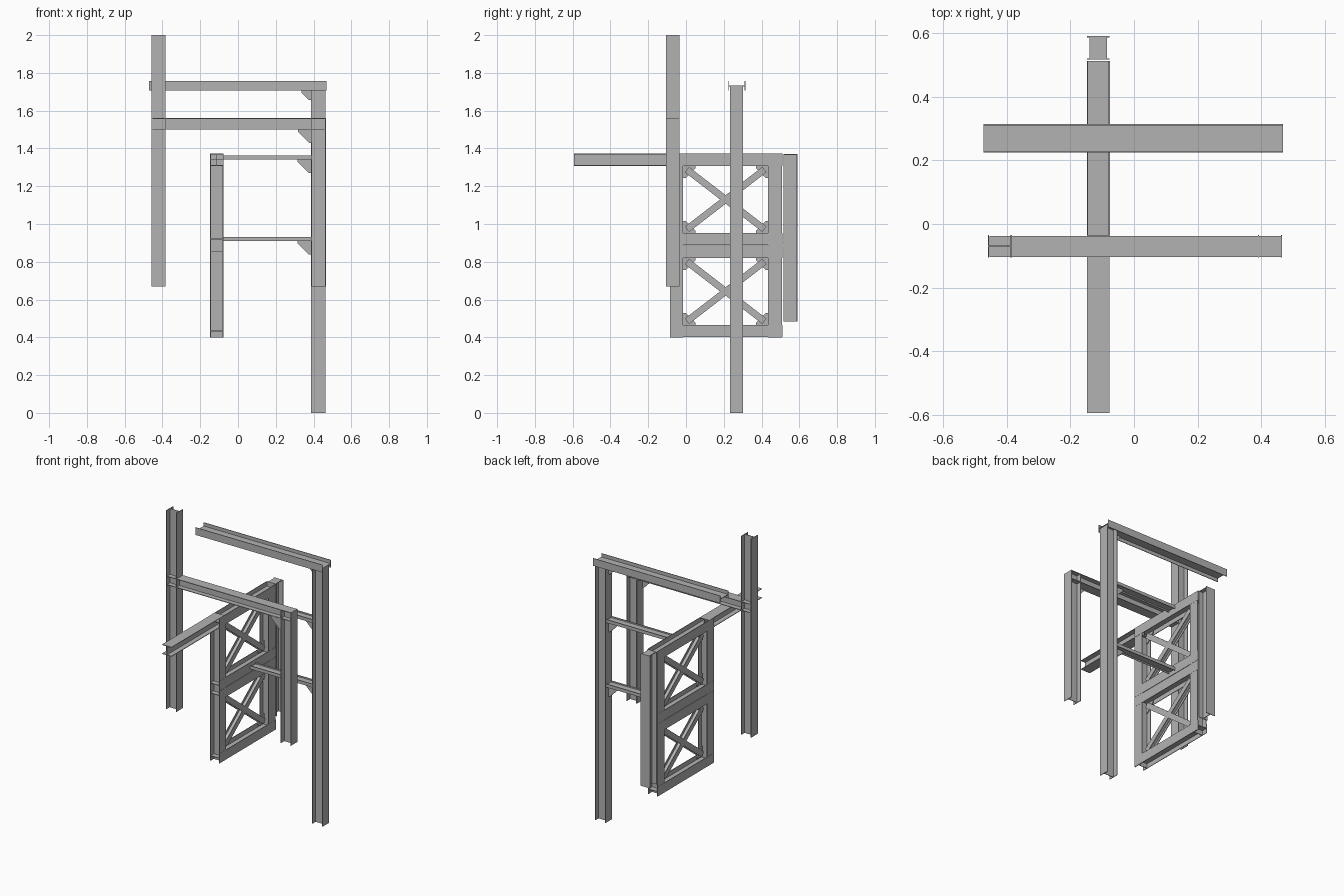
import bpy
import bmesh
from mathutils import Vector

cube = bpy.data.objects.get("Cube")
if cube:
    bpy.data.objects.remove(cube, do_unlink=True)

steel = bpy.data.materials.new("grey_steel")
steel.use_nodes = True
STEEL = (0.45, 0.45, 0.45, 1)
steel.diffuse_color = STEEL
steel.node_tree.nodes["Principled BSDF"].inputs["Base Color"].default_value = STEEL

X, Y, Z = Vector((1, 0, 0)), Vector((0, 1, 0)), Vector((0, 0, 1))


def prism(name, outline, sweep):
    """Sweep a flat outline along a vector into a closed solid."""
    bm = bmesh.new()
    face = bm.faces.new([bm.verts.new(p) for p in outline])
    res = bmesh.ops.extrude_face_region(bm, geom=[face], use_keep_orig=True)
    moved = [g for g in res["geom"] if isinstance(g, bmesh.types.BMVert)]
    bmesh.ops.translate(bm, verts=moved, vec=sweep)
    bmesh.ops.recalc_face_normals(bm, faces=bm.faces)
    mesh = bpy.data.meshes.new(name)
    bm.to_mesh(mesh)
    bm.free()
    mesh.materials.append(steel)
    obj = bpy.data.objects.new(name, mesh)
    bpy.context.collection.objects.link(obj)
    return obj


def h_beam(name, start, end, normal, depth, width, t=0.004):
    """H section whose two flanges face along the given normal."""
    start, end = Vector(start), Vector(end)
    side = (end - start).cross(normal).normalized()
    d, w, h = depth / 2, width / 2, t / 2
    half = [(w, d), (w, d - t), (h, d - t), (h, t - d), (w, t - d), (w, -d)]
    points = half + [(-a, b) for a, b in reversed(half)]
    return prism(name, [start + side * a + normal * b for a, b in points], end - start)


def gusset(name, corner, along, down, size, normal, t=0.008):
    """Triangular plate with a small blunt tip at each end."""
    c = Vector(corner) - normal * t / 2
    tip = 0.012
    outline = [c, c + along * size, c + along * size + down * tip,
               c + along * tip + down * size, c + down * size]
    return prism(name, outline, normal * t)


# Columns
FRONT_Y, BACK_Y = -0.07, 0.267
h_beam("front_right_column", (-0.421, FRONT_Y, 0.67), (-0.421, FRONT_Y, 2), X, 0.076, 0.07)
h_beam("front_left_column", (0.427, FRONT_Y, 0.67), (0.427, FRONT_Y, 1.56), X, 0.076, 0.07)
h_beam("tall_back_column", (0.425, BACK_Y, 0), (0.425, BACK_Y, 1.73), X, 0.078, 0.07)

# Beams across the width
h_beam("front_cross_beam", (-0.453, FRONT_Y, 1.53), (0.465, FRONT_Y, 1.53), Z, 0.06, 0.066)
h_beam("top_back_beam", (-0.472, 0.269, 1.731), (0.468, 0.269, 1.731), Y, 0.09, 0.05)

# Struts tying the tall column to the braced frame
FRAME_X = -0.112
for label, z in (("upper", 1.352), ("lower", 0.92)):
    h_beam(label + "_strut", (FRAME_X + 0.035, BACK_Y, z), (0.387, BACK_Y, z), Y, 0.06, 0.022)
    gusset(label + "_strut_gusset", (0.387, BACK_Y, z - 0.01), -X, -Z, 0.072, Y)
gusset("front_beam_gusset", (0.39, -0.1, 1.5), -X, -Z, 0.072, Y)
gusset("top_beam_gusset", (0.387, BACK_Y, 1.706), -X, -Z, 0.05, Y)

# Cantilever and outer rear column
h_beam("cantilever_beam", (FRAME_X, -0.593, 1.34), (FRAME_X, -0.035, 1.34), Z, 0.064, 0.07)
h_beam("outer_rear_column", (FRAME_X, 0.553, 0.485), (FRAME_X, 0.553, 1.37), Y, 0.074, 0.07)
prism("outer_column_cap", [(FRAME_X + sx * 0.028, y, 1.366) for sx, y in
                           ((-1, 0.518), (1, 0.518), (1, 0.588), (-1, 0.588))], Z * 0.004)

# Braced frame: posts and rails
h_beam("frame_front_post", (FRAME_X, -0.05, 0.4), (FRAME_X, -0.05, 1.31), X, 0.07, 0.07)
h_beam("frame_rear_post", (FRAME_X, 0.472, 0.4), (FRAME_X, 0.472, 1.31), X, 0.07, 0.074)
for label, y0, z in (("bottom", -0.085, 0.433), ("lower_middle", -0.085, 0.853),
                     ("upper_middle", -0.085, 0.92), ("top", -0.085, 1.34)):
    h_beam(label + "_rail", (FRAME_X, y0, z), (FRAME_X, 0.512, z), X, 0.072, 0.064)

# Diagonal braces and corner gussets of both panels
Y0, Y1 = -0.015, 0.435
for label, z0, z1 in (("lower", 0.465, 0.821), ("upper", 0.952, 1.308)):
    for sign, a, b in ((1, z0, z1), (-1, z1, z0)):
        h_beam(label + "_brace", (FRAME_X, Y0 + 0.02, a + sign * 0.02),
               (FRAME_X, Y1 - 0.02, b - sign * 0.02), X, 0.036, 0.036)
    for y, along in ((Y0, Y), (Y1, -Y)):
        for z, up in ((z0, Z), (z1, -Z)):
            gusset(label + "_panel_gusset", (FRAME_X, y, z), along, up, 0.065, X)
